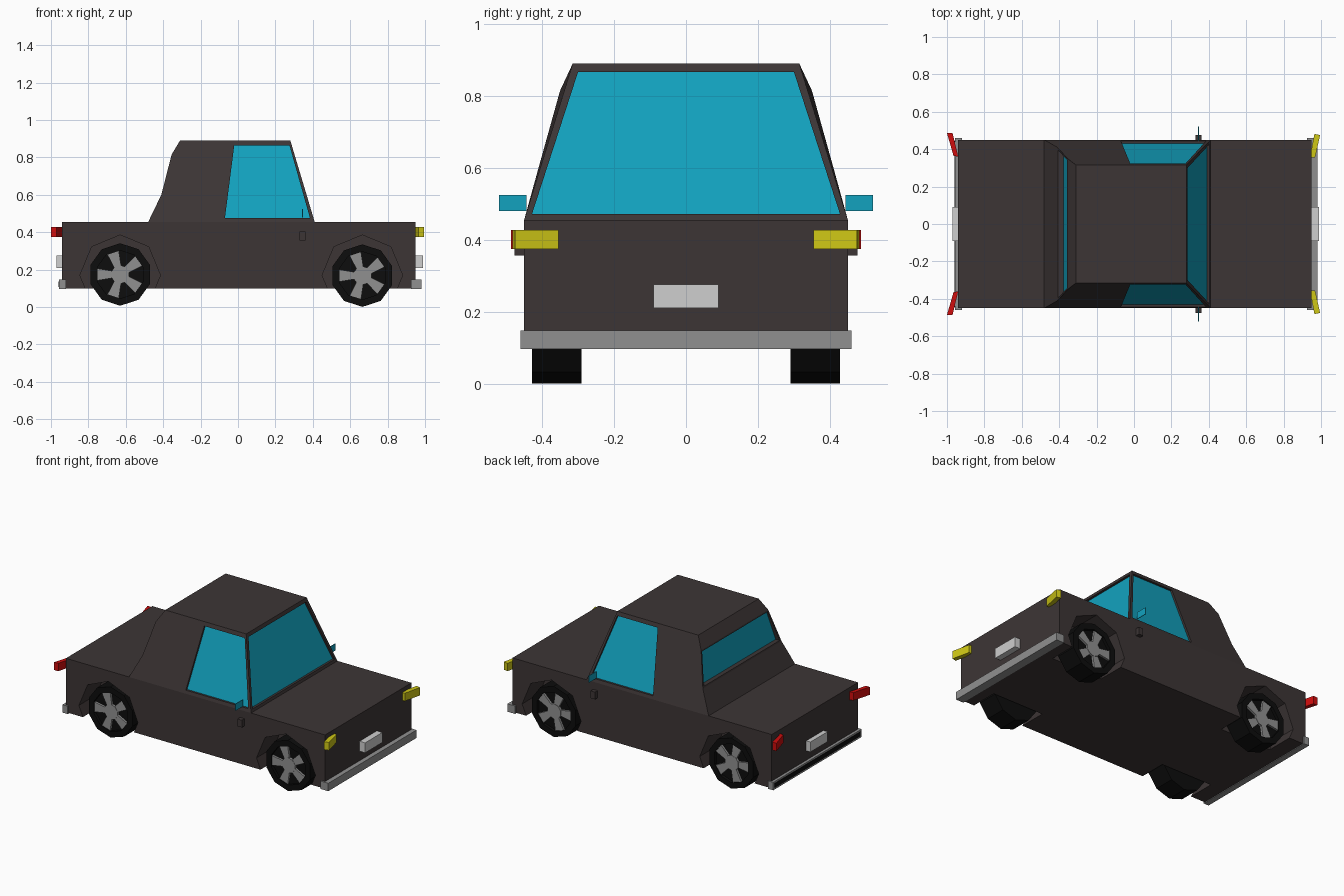
import bpy, bmesh, math
from mathutils import Vector

cube = bpy.data.objects.get("Cube")
if cube:
    bpy.data.objects.remove(cube, do_unlink=True)


def material(name, r, g, b):
    m = bpy.data.materials.new(name)
    m.use_nodes = True
    m.diffuse_color = (r, g, b, 1)
    m.node_tree.nodes["Principled BSDF"].inputs["Base Color"].default_value = (r, g, b, 1)
    return m


PAINT = material("dark brown paint", 0.046, 0.036, 0.036)
GLASS = material("teal glass", 0.006, 0.36, 0.52)
BLACK = material("black rubber", 0.004, 0.004, 0.004)
METAL = material("grey metal", 0.28, 0.28, 0.28)
PLATE = material("pale grey plate", 0.62, 0.62, 0.62)
YELLOW = material("yellow lamp", 0.62, 0.57, 0.008)
RED = material("red lamp", 0.62, 0.004, 0.004)


def finish(name, bm, *mats):
    bmesh.ops.remove_doubles(bm, verts=bm.verts, dist=0.0005)
    bmesh.ops.recalc_face_normals(bm, faces=bm.faces)
    mesh = bpy.data.meshes.new(name)
    bm.to_mesh(mesh)
    bm.free()
    for m in mats:
        mesh.materials.append(m)
    ob = bpy.data.objects.new(name, mesh)
    bpy.context.collection.objects.link(ob)
    return ob


def face(bm, pts, index=0):
    bm.faces.new([bm.verts.new(p) for p in pts]).material_index = index


def prism(bm, pts, move, index=0):
    """Solid swept from a flat polygon along a vector."""
    far = [Vector(p) + Vector(move) for p in pts]
    face(bm, pts, index)
    face(bm, far, index)
    n = len(pts)
    for i in range(n):
        j = (i + 1) % n
        face(bm, [pts[i], pts[j], far[j], far[i]], index)


def box(name, x, y, z, mat):
    bm = bmesh.new()
    prism(bm, [(x[0], y[0], z[0]), (x[1], y[0], z[0]), (x[1], y[1], z[0]), (x[0], y[1], z[0])],
          (0, 0, z[1] - z[0]))
    return finish(name, bm, mat)


def ring(cx, cz, y, r, n, start):
    return [Vector((cx + r * math.cos(start + math.tau * i / n), y,
                    cz + r * math.sin(start + math.tau * i / n))) for i in range(n)]


AXLES = {"rear": (-0.63, 0.174), "front": (0.665, 0.168)}
SIDES = {"right": -1, "left": 1}

# Lower body with octagonal wheel arches cut out
body = box("lower_body", (-0.94, 0.95), (-0.45, 0.45), (0.1, 0.455), PAINT)
bm = bmesh.new()
for cx, cz in AXLES.values():
    for s in SIDES.values():
        prism(bm, ring(cx, 0.17, s * 0.27, 0.215, 8, math.pi / 2), (0, s * 0.3, 0))
cutter = finish("arch_cutter", bm, PAINT)
cutter.hide_render = True
mod = body.modifiers.new("arches", 'BOOLEAN')
mod.operation = 'DIFFERENCE'
mod.solver = 'EXACT'
mod.object = cutter
bpy.context.view_layer.objects.active = body
bpy.ops.object.modifier_apply(modifier=mod.name)
bpy.data.objects.remove(cutter, do_unlink=True)


# Cabin with recessed windows
def side(x, z, s):
    return Vector((x, s * (0.45 - (z - 0.455) * 0.31), z))


def screen(y, z):
    return Vector((0.41 - (z - 0.455) * 0.299, y, z))


def recess(bm, rim, shift):
    pane = [p + Vector(d) for p, d in zip(rim, shift)]
    face(bm, pane, 1)
    for i in range(4):
        j = (i + 1) % 4
        face(bm, [rim[i], rim[j], pane[j], pane[i]])


def frame(bm, outer, rim):
    for i in range(4):
        j = (i + 1) % 4
        face(bm, [outer[i], outer[j], rim[j], rim[i]])


bm = bmesh.new()
rear = {s: [Vector((x, s * y, z)) for x, y, z in
            [(-0.48, 0.45, 0.455), (-0.41, 0.41, 0.6), (-0.355, 0.35, 0.815), (-0.31, 0.315, 0.89)]]
        for s in (-1, 1)}
low = {s: screen(s * 0.45, 0.455) for s in (-1, 1)}
top = {s: screen(s * 0.315, 0.89) for s in (-1, 1)}

# side windows
for s in (-1, 1):
    rim = [side(-0.07, 0.475, s), side(0.385, 0.475, s), side(0.275, 0.865, s), side(-0.02, 0.865, s)]
    recess(bm, rim, [(0, -s * 0.014, 0)] * 4)
    b = rear[s]
    face(bm, [b[0], low[s], rim[1], rim[0]])
    face(bm, [low[s], top[s], rim[2], rim[1]])
    face(bm, [top[s], b[3], rim[3], rim[2]])
    face(bm, [b[0], rim[0], rim[3], b[3], b[2], b[1]])

# windscreen
rim = [screen(-0.428, 0.472), screen(0.428, 0.472), screen(0.3, 0.867), screen(-0.3, 0.867)]
frame(bm, [low[-1], low[1], top[1], top[-1]], rim)
recess(bm, rim, [(-0.015, 0, 0)] * 4)

# rear window between two sloping strips
L, R = rear[1], rear[-1]
rim = [Vector((-0.407, -0.395, 0.61)), Vector((-0.407, 0.395, 0.61)),
       Vector((-0.357, 0.342, 0.806)), Vector((-0.357, -0.342, 0.806))]
frame(bm, [R[1], L[1], L[2], R[2]], rim)
recess(bm, rim, [(0.029, 0, 0)] * 2 + [(0.01, 0, 0)] * 2)
for i in (0, 2):
    face(bm, [R[i], L[i], L[i + 1], R[i + 1]])

# roof and floor
face(bm, [R[3], L[3], top[1], top[-1]])
face(bm, [R[0], L[0], low[1], low[-1]])
finish("cabin", bm, PAINT, GLASS)

# Wheels: ten-sided dished tyres with five flared spokes
for end, (cx, cz) in AXLES.items():
    for label, s in SIDES.items():
        bm = bmesh.new()
        up = math.pi / 2
        loops = [ring(cx, cz, s * y, r, 10, up) for y, r in
                 [(0.29, 0.167), (0.428, 0.167), (0.428, 0.128), (0.408, 0.128)]]
        face(bm, loops[0])
        face(bm, loops[3])
        for a, b in zip(loops, loops[1:]):
            for i in range(10):
                j = (i + 1) % 10
                face(bm, [a[i], a[j], b[j], b[i]])
        finish(f"{end}_{label}_tyre", bm, BLACK)

        bm = bmesh.new()
        prism(bm, ring(cx, cz, s * 0.406, 0.05, 10, up), (0, s * 0.018, 0))
        for k in range(5):
            a = math.pi + math.tau * k / 5
            out, across = Vector((math.cos(a), 0, math.sin(a))), Vector((-math.sin(a), 0, math.cos(a)))
            hub = Vector((cx, s * 0.406, cz))
            pts = [hub + out * d + across * w for d, w in
                   [(0.03, -0.017), (0.122, -0.032), (0.122, 0.032), (0.03, 0.017)]]
            prism(bm, pts, (0, s * 0.016, 0))
        finish(f"{end}_{label}_spokes", bm, METAL)

# Bumpers and number plates
box("front_bumper", (0.925, 0.98), (-0.46, 0.46), (0.096, 0.148), METAL)
box("rear_bumper", (-0.958, -0.92), (-0.46, 0.46), (0.096, 0.148), METAL)
box("rear_bumper_groove", (-0.961, -0.957), (-0.445, 0.445), (0.108, 0.137), BLACK)
box("front_plate", (0.94, 0.99), (-0.09, 0.09), (0.21, 0.276), PLATE)
box("rear_plate", (-0.97, -0.93), (-0.09, 0.09), (0.21, 0.276), PLATE)

# Lamps, mirrors and handles on both sides
for label, s in SIDES.items():
    for name, mat, outline in [
        ("headlamp", YELLOW, [(0.94, 0.355), (0.968, 0.355), (0.995, 0.475), (0.965, 0.482)]),
        ("tail_lamp", RED, [(-0.94, 0.36), (-0.965, 0.365), (-1.0, 0.486), (-0.97, 0.486)]),
    ]:
        bm = bmesh.new()
        prism(bm, [(x, s * y, 0.375) for x, y in outline], (0, 0, 0.052))
        finish(f"{label}_{name}", bm, mat)
    box(f"{label}_mirror", (0.343, 0.347), sorted((s * 0.443, s * 0.52)), (0.48, 0.525), GLASS)
    box(f"{label}_handle", (0.33, 0.362), sorted((s * 0.44, s * 0.477)), (0.357, 0.405), PAINT)
